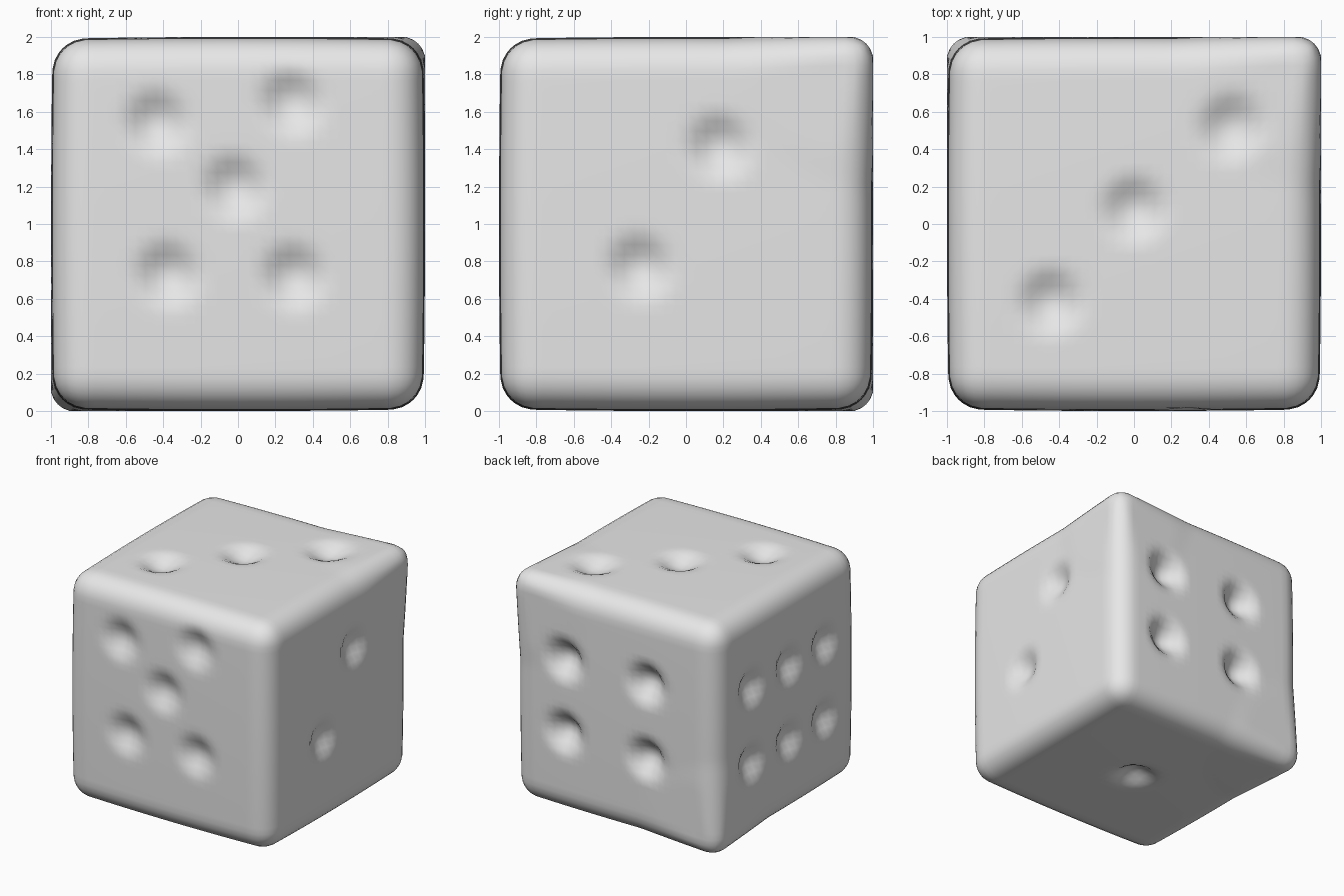
import bpy, bmesh, math
from mathutils import Vector

cube = bpy.data.objects.get("Cube")
if cube:
    bpy.data.objects.remove(cube, do_unlink=True)

RADIUS = 0.18      # edge rounding
PIP_RADIUS = 0.21

# Pips per face: (axis, side, depth, [(u, v), ...]); u, v are the other two axes in order,
# measured from the centre of the die
PIPS = [
    (1, -1, 0.08, [(-0.44, 0.55), (0.29, 0.66), (-0.02, 0.2), (-0.38, -0.27), (0.3, -0.28)]),
    (0, 1, 0.08, [(-0.25, -0.23), (0.18, 0.42)]),
    (2, 1, 0.08, [(-0.45, -0.42), (0.0, 0.08), (0.52, 0.52)]),
    (1, 1, 0.13, [(0.48, 0.36), (-0.32, 0.36), (0.48, -0.28), (-0.32, -0.3)]),
    (0, -1, 0.09, [(u, v) for u in (0.52, 0.0, -0.5) for v in (0.33, -0.33)]),
    (2, -1, 0.09, [(0.0, 0.0)]),
]

# Two corners are sharper than the rest
SHARP_CORNERS = [Vector((-1, 1, -1)), Vector((1, 1, 1))]


def rounded(p):
    """Round the box edges and let the faces bulge a little."""
    inner = Vector([max(RADIUS - 1, min(1 - RADIUS, c)) for c in p])
    out = inner + (p - inner).normalized() * RADIUS
    sq = [c * c for c in out]
    total = sum(sq)
    out = Vector([c * (1 - 0.01 * (total - s)) for c, s in zip(out, sq)])
    for corner in SHARP_CORNERS:
        near = max(0.0, 1 - (p - corner).length / 0.8)
        out += corner * 0.04 * near
    return Vector([max(-1, min(1, c)) for c in out])


def dent(p):
    """Push the surface inwards around each pip."""
    move = Vector((0, 0, 0))
    for axis, side, depth, spots in PIPS:
        if p[axis] * side < 0.999:
            continue
        u, v = [p[i] for i in range(3) if i != axis]
        for a, b in spots:
            t = math.hypot(u - a, v - b) / PIP_RADIUS
            if t < 1:
                move[axis] -= side * depth * (1 - t * t) ** 2
    return move


# Die body
bm = bmesh.new()
bmesh.ops.create_cube(bm, size=2)
bmesh.ops.subdivide_edges(bm, edges=bm.edges[:], cuts=35, use_grid_fill=True)
for vert in bm.verts:
    start = vert.co.copy()
    vert.co = rounded(start) + dent(start) + Vector((0, 0, 1))
for face in bm.faces:
    face.smooth = True
mesh = bpy.data.meshes.new("die")
bm.to_mesh(mesh)
bm.free()
die = bpy.data.objects.new("die", mesh)
bpy.context.collection.objects.link(die)

# Plain grey material
grey = bpy.data.materials.new("light grey")
grey.use_nodes = True
grey.diffuse_color = (0.8, 0.8, 0.8, 1)
grey.node_tree.nodes["Principled BSDF"].inputs["Base Color"].default_value = (0.8, 0.8, 0.8, 1)
mesh.materials.append(grey)
